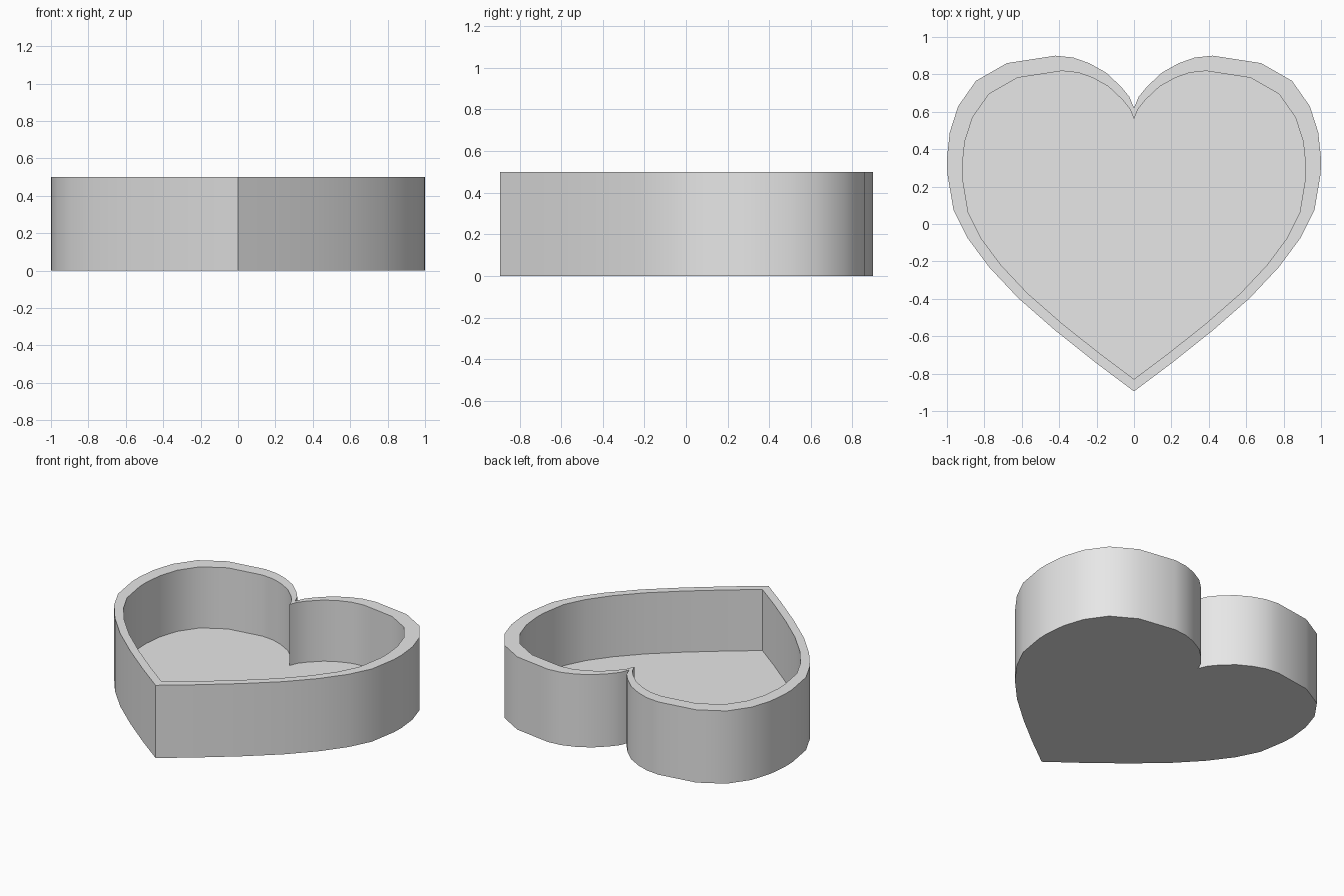
import bpy
import bmesh
import math

cube = bpy.data.objects.get("Cube")
if cube:
    bpy.data.objects.remove(cube)

HEIGHT, FLOOR = 0.5, 0.08
INNER_SCALE, INNER_SHIFT = 0.918, -0.008

# Half outline of the heart, from the notch round to the tip
HALF = [(0, 0.62), (0.025, 0.68), (0.07, 0.735), (0.15, 0.81), (0.24, 0.86),
        (0.325, 0.89), (0.42, 0.9), (0.68, 0.86), (0.845, 0.765), (0.94, 0.63),
        (0.985, 0.49), (1, 0.35), (0.998, 0.27), (0.965, 0.075), (0.89, -0.075),
        (0.775, -0.23), (0.62, -0.395), (0.42, -0.57), (0.2, -0.745), (0, -0.895)]

# Clockwise from the notch, mirrored back up the other side
outer = HALF + [(-x, y) for x, y in HALF[-2:0:-1]]
inner = [(x * INNER_SCALE, y * INNER_SCALE + INNER_SHIFT) for x, y in outer]

grey = bpy.data.materials.new("light grey")
grey.use_nodes = True
colour = (0.8, 0.8, 0.8, 1)
grey.diffuse_color = colour
grey.node_tree.nodes["Principled BSDF"].inputs["Base Color"].default_value = colour

bm = bmesh.new()


def ring(points, z):
    return [bm.verts.new((x, y, z)) for x, y in points]


def bridge(a, b):
    for i in range(len(a)):
        j = (i + 1) % len(a)
        bm.faces.new((a[i], a[j], b[j], b[i]))


# Outer wall, rim, inner wall, then the underside and the tray floor
rings = [ring(outer, 0), ring(outer, HEIGHT), ring(inner, HEIGHT), ring(inner, FLOOR)]
for low, high in zip(rings, rings[1:]):
    bridge(low, high)
bm.faces.new(rings[0])
bm.faces.new(rings[-1])
bmesh.ops.recalc_face_normals(bm, faces=bm.faces[:])

mesh = bpy.data.meshes.new("heart_tray")
bm.to_mesh(mesh)
bm.free()
mesh.materials.append(grey)
tray = bpy.data.objects.new("heart_tray", mesh)
bpy.context.collection.objects.link(tray)

# Smooth curved walls with crisp rim, notch and tip
bpy.ops.object.select_all(action="DESELECT")
tray.select_set(True)
bpy.context.view_layer.objects.active = tray
bpy.ops.object.shade_smooth_by_angle(angle=math.radians(30))
